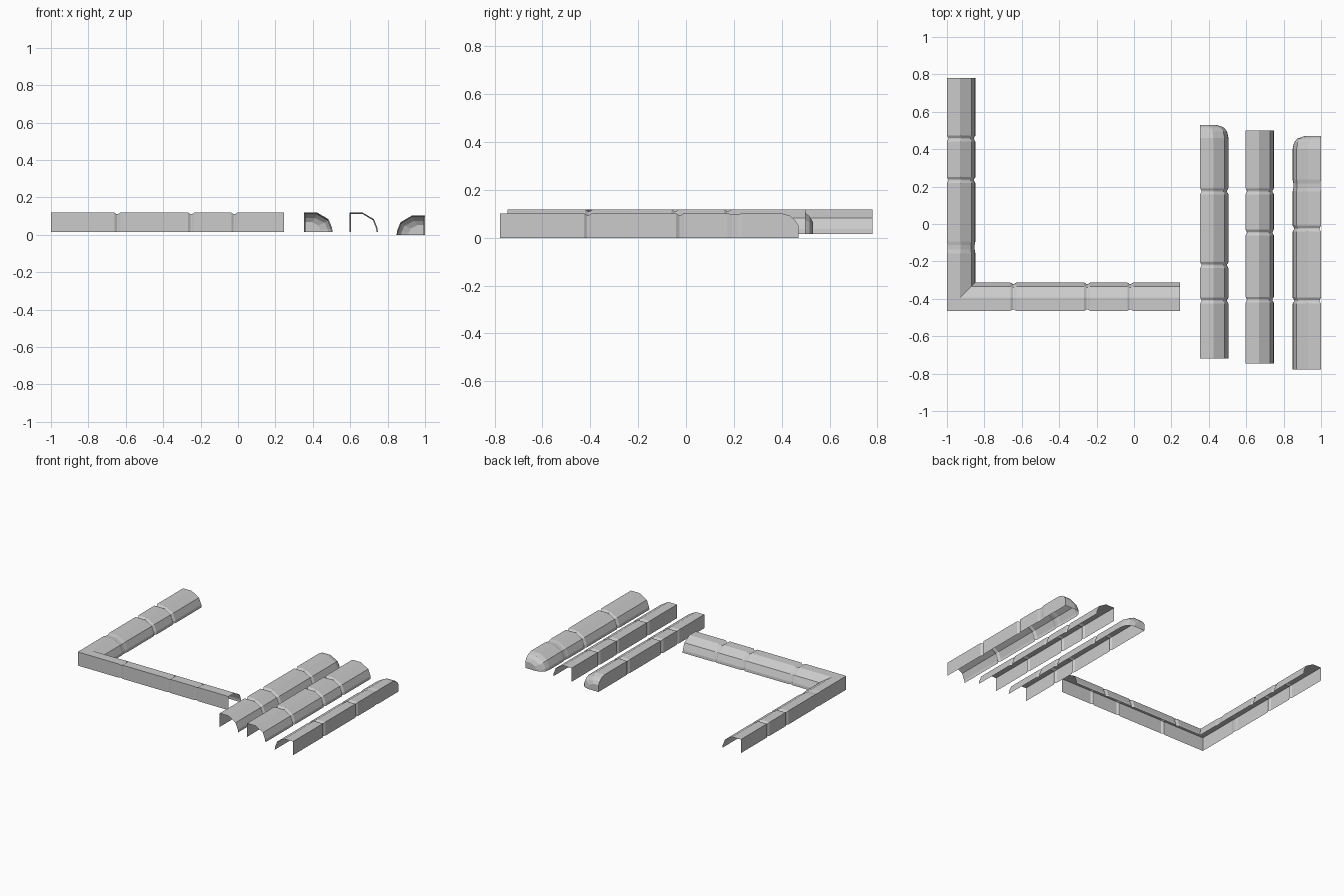
import bpy
import bmesh

cube = bpy.data.objects.get("Cube")
if cube:
    bpy.data.objects.remove(cube, do_unlink=True)

stone = bpy.data.materials.new("pale_grey_stone")
stone.use_nodes = True
stone.diffuse_color = (0.6, 0.6, 0.6, 1)
stone.node_tree.nodes["Principled BSDF"].inputs["Base Color"].default_value = (0.6, 0.6, 0.6, 1)

WIDTH, HEIGHT = 0.152, 0.102
# Kerb section: upright back, flat top, sloped shoulder, steep front
PROFILE = [(0, 0), (0, HEIGHT), (0.071, HEIGHT), (0.131, 0.067), (0.15, 0.02), (WIDTH, 0)]
# Rounded end: distance from the end, width factor, height factor
ROUNDED = [(0.07, 1, 1), (0.035, 0.95, 0.9), (0.014, 0.84, 0.72), (0, 0.58, 0.5)]


def stations(start, end, grooves, rounded):
    """Rings along the kerb: position, inset, width factor, height factor."""
    rings = [(start, 0, 1, 1)]
    for pos, strong in sorted(grooves):
        outer, inner, depth = (0.016, 0.003, 0.008) if strong else (0.032, 0.012, 0.004)
        for offset, inset in ((-outer, 0), (-inner, depth), (inner, depth), (outer, 0)):
            rings.append((pos + offset, inset, 1, 1))
    if rounded:
        rings += [(end - d, 0, w, h) for d, w, h in ROUNDED]
    else:
        rings.append((end, 0, 1, 1))
    return rings


def add_run(bm, place, start, end, grooves, rounded=False, mitre=False):
    """Loft the section along a run; place maps (along, across, up) to a point."""
    previous = None
    for i, (pos, inset, w, h) in enumerate(stations(start, end, grooves, rounded)):
        ring = []
        for v, z in PROFILE:
            across = (inset + v * (WIDTH - 2 * inset) / WIDTH) * w
            up = z * (HEIGHT - inset) / HEIGHT * h
            along = pos + (v if mitre and i == 0 else 0)
            ring.append(bm.verts.new(place(along, across, up)))
        if previous:
            for a in range(len(ring) - 1):
                bm.faces.new((previous[a], previous[a + 1], ring[a + 1], ring[a]))
        previous = ring
    if rounded:
        bm.faces.new(previous)


def finish(bm, name):
    bmesh.ops.remove_doubles(bm, verts=bm.verts, dist=0.0005)
    bmesh.ops.recalc_face_normals(bm, faces=bm.faces)
    if sum(f.normal.z * f.calc_area() for f in bm.faces) < 0:
        bmesh.ops.reverse_faces(bm, faces=bm.faces)
    mesh = bpy.data.meshes.new(name)
    bm.to_mesh(mesh)
    bm.free()
    mesh.materials.append(stone)
    bpy.context.collection.objects.link(bpy.data.objects.new(name, mesh))


def straight_kerb(name, x, side, base, start, end, grooves, rounded):
    bm = bmesh.new()
    add_run(bm, lambda a, v, z: (x + side * v, a, base + z), start, end, grooves, rounded)
    finish(bm, name)


# Straight kerbs
BASE = 0.016
straight_kerb("right_end_kerb", 0.353, 1, BASE, -0.72, 0.53,
              [(-0.41, True), (-0.22, True), (0.175, True)], True)
straight_kerb("middle_kerb", 0.596, 1, BASE, -0.745, 0.5,
              [(-0.405, True), (-0.045, True), (0.175, True)], False)
straight_kerb("left_end_kerb", 1, -1, 0, -0.778, 0.47,
              [(-0.41, True), (-0.025, True), (0.205, False)], True)

# Corner kerb: two mitred arms
FRONT = -0.465
corner = bmesh.new()
add_run(corner, lambda a, v, z: (-1 + v, a, BASE + z), FRONT, 0.78,
        [(-0.125, False), (0.235, True), (0.457, True)], mitre=True)
add_run(corner, lambda a, v, z: (a, FRONT + v, BASE + z), -1, 0.247,
        [(-0.645, True), (-0.25, True), (-0.02, True)], mitre=True)
finish(corner, "corner_kerb")
